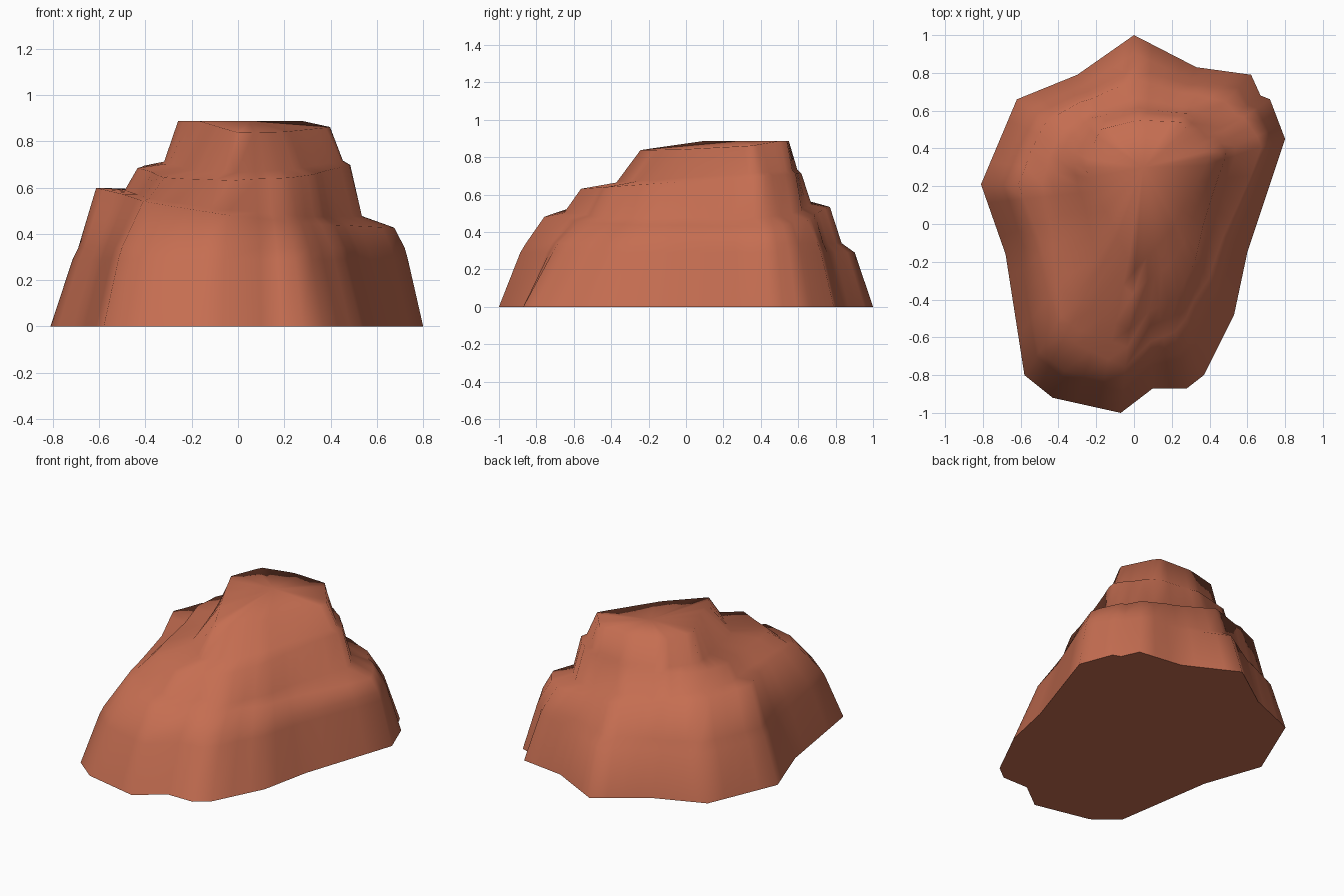
import bpy, bmesh, math
from mathutils import Vector

if "Cube" in bpy.data.objects:
    bpy.data.objects.remove(bpy.data.objects["Cube"])

CENTRE = Vector((0.05, 0.2))
SPLITS = 4
PEAK = 0.887

# ground outline and cap outline, seen from above
GROUND = [(0, 1), (.33, .83), (.62, .79), (.67, .68), (.72, .66), (.8, .45), (.6, -.15),
          (.53, -.48), (.37, -.8), (.28, -.87), (.1, -.87), (-.07, -1), (-.43, -.92),
          (-.58, -.8), (-.68, -.16), (-.81, .21), (-.62, .66), (-.3, .79)]
CAP = [(.02, .55), (.25, .54), (.4, .35), (.2, -.03), (0, -.25), (-.26, .3), (-.18, .5)]

# directions: right, back right, back, left, front left, front, front right
KEYS = [15, 50, 90, 180, 235, 264, 292]
# height, tilt in x, tilt in y, then how far the wall has moved from ground to cap
LEVELS = [
    (.29, 0, 0, (.15, .22, .22, .16, .13, .15, .24)),
    (.34, 0, 0, (.18, .28, .38, .20, .16, .19, .28)),
    (.505, -.14, .04, (.28, .46, .52, .33, .36, .32, .44)),   # lower shelf rim
    (.525, -.12, .04, (.62, .70, .74, .54, .40, .46, .52)),   # lower shelf foot
    (.67, 0, .07, (.75, .82, .86, .63, .54, .58, .61)),       # upper shelf rim
    (.69, 0, .07, (.84, .89, .90, .86, .80, .83, .82)),       # upper shelf foot
]


def reach(outline, d):
    """Distance from the centre to the outline along direction d."""
    best = 0.05
    for a, b in zip(outline, outline[1:] + outline[:1]):
        a = Vector(a) - CENTRE
        e = Vector(b) - CENTRE - a
        den = d.x * e.y - d.y * e.x
        if abs(den) > 1e-9:
            t = (a.x * e.y - a.y * e.x) / den
            s = (a.x * d.y - a.y * d.x) / den
            if -1e-5 <= s <= 1 + 1e-5:
                best = max(best, t)
    return best


def blend(values, angle):
    """Interpolate the per-direction values around the rock."""
    for i, start in enumerate(KEYS):
        j = (i + 1) % len(KEYS)
        span = (KEYS[j] - start) % 360
        t = (angle - start) % 360
        if t <= span:
            return values[i] + (values[j] - values[i]) * t / span


# spokes through every ground corner, with even steps between
corners = sorted(math.degrees(math.atan2(y - CENTRE.y, x - CENTRE.x)) % 360 for x, y in GROUND)
spokes = []
for a, b in zip(corners, corners[1:] + corners[:1]):
    gap = (b - a) % 360
    steps = max(1, min(SPLITS, round(gap / 6)))
    spokes += [(a + gap * k / steps) % 360 for k in range(steps)]
COUNT = len(spokes)

bm = bmesh.new()


def ring(z, tilt_x, tilt_y, inward):
    """One contour between ground and cap on a tilted plane."""
    verts = []
    for angle in spokes:
        a = math.radians(angle)
        d = Vector((math.cos(a), math.sin(a)))
        f = blend(inward, angle)
        p = CENTRE + d * (reach(GROUND, d) * (1 - f) + reach(CAP, d) * f)
        verts.append(bm.verts.new((p.x, p.y, min(PEAK, z + tilt_x * p.x + tilt_y * p.y))))
    return verts


rings = [ring(0, 0, 0, [0] * 7)]
rings += [ring(*level) for level in LEVELS]
rings.append(ring(.862, -.09, .1, [1] * 7))

# walls, underside and flat top
for lo, hi in zip(rings, rings[1:]):
    for i in range(COUNT):
        j = (i + 1) % COUNT
        bm.faces.new((lo[i], lo[j], hi[j], hi[i]))
bm.faces.new(rings[0][::-1])
peak = bm.verts.new((CENTRE.x, CENTRE.y + .1, PEAK))
for i in range(COUNT):
    bm.faces.new((rings[-1][i], rings[-1][(i + 1) % COUNT], peak))
bmesh.ops.recalc_face_normals(bm, faces=bm.faces)

mesh = bpy.data.meshes.new("rock_mesa")
bm.to_mesh(mesh)
bm.free()
rock = bpy.data.objects.new("rock_mesa", mesh)
bpy.context.collection.objects.link(rock)

clay = bpy.data.materials.new("red_sandstone")
clay.diffuse_color = (0.56, 0.155, 0.083, 1)
clay.use_nodes = True
clay.node_tree.nodes["Principled BSDF"].inputs["Base Color"].default_value = clay.diffuse_color
mesh.materials.append(clay)

# soft shading on the ledges, a hard edge only around the underside
bpy.context.view_layer.objects.active = rock
rock.select_set(True)
bpy.ops.object.shade_smooth_by_angle(angle=math.radians(88))
